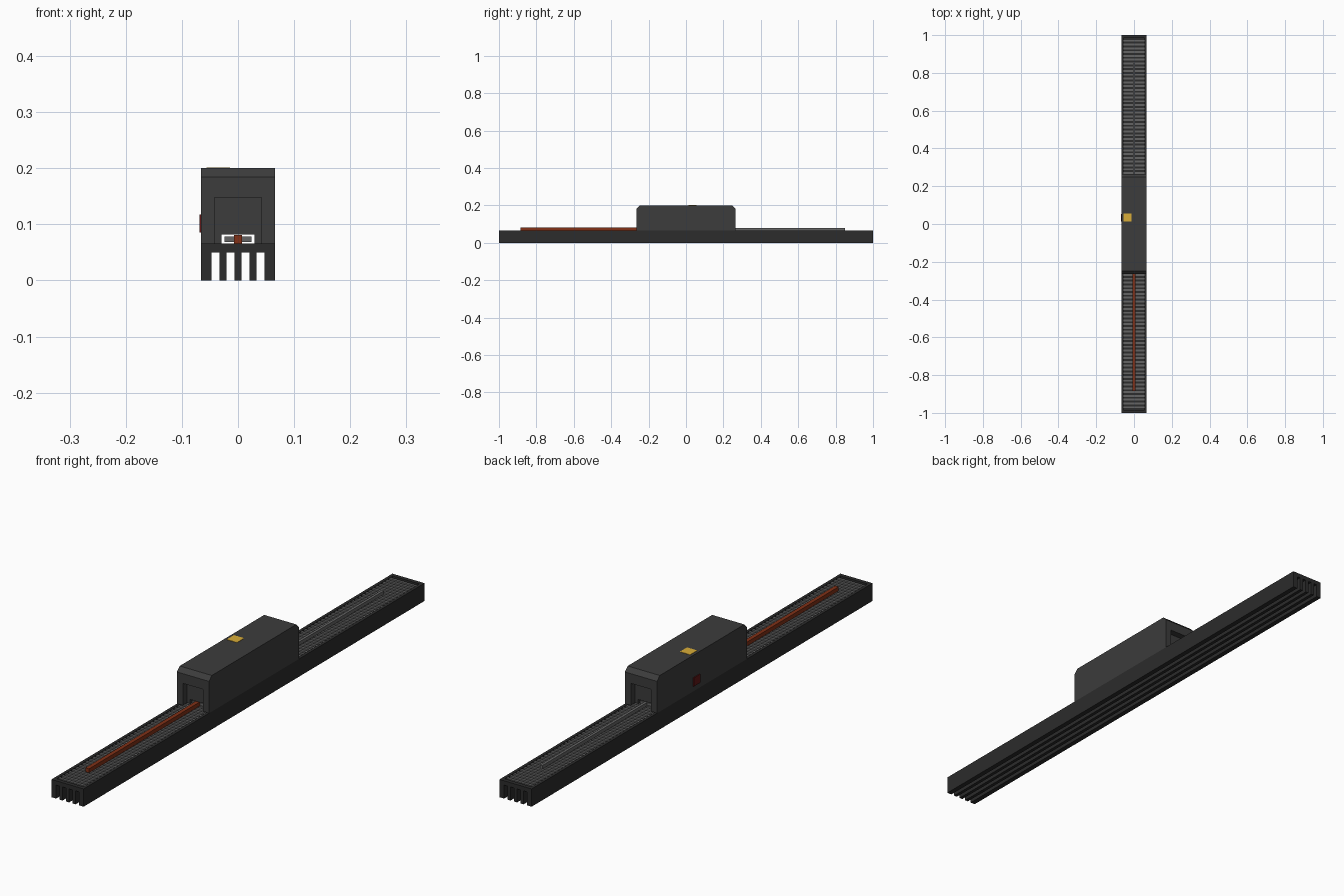
import bpy, bmesh

if "Cube" in bpy.data.objects:
    bpy.data.objects.remove(bpy.data.objects["Cube"])


def material(name, rgb):
    m = bpy.data.materials.new(name)
    m.diffuse_color = (*rgb, 1)
    m.use_nodes = True
    m.node_tree.nodes["Principled BSDF"].inputs["Base Color"].default_value = m.diffuse_color
    return m


BLACK = material("black_metal", (0.025, 0.025, 0.025))
DARK = material("dark_casing", (0.045, 0.045, 0.045))
GREY = material("rib_grey", (0.13, 0.13, 0.13))
RED = material("rod_red", (0.22, 0.03, 0.008))
MAROON = material("button_red", (0.12, 0.008, 0.008))
YELLOW = material("label_yellow", (0.7, 0.42, 0.04))


def finish(name, bm, mat):
    bmesh.ops.recalc_face_normals(bm, faces=bm.faces)
    me = bpy.data.meshes.new(name)
    bm.to_mesh(me)
    bm.free()
    ob = bpy.data.objects.new(name, me)
    bpy.context.collection.objects.link(ob)
    if mat:
        me.materials.append(mat)
    return ob


def add_box(bm, x0, x1, y0, y1, z0, z1):
    vs = bmesh.ops.create_cube(bm, size=1)["verts"]
    for v in vs:
        v.co = (x1 if v.co.x > 0 else x0,
                y1 if v.co.y > 0 else y0,
                z1 if v.co.z > 0 else z0)


def boxes(name, dims, mat=None):
    bm = bmesh.new()
    for d in dims:
        add_box(bm, *d)
    return finish(name, bm, mat)


def extrude(name, points, offset, mat):
    bm = bmesh.new()
    face = bm.faces.new([bm.verts.new(p) for p in points])
    geo = bmesh.ops.extrude_face_region(bm, geom=[face])["geom"]
    bmesh.ops.translate(bm, vec=offset,
                        verts=[g for g in geo if isinstance(g, bmesh.types.BMVert)])
    # keep the starting cap so the solid is closed
    if not face.is_valid:
        bm.faces.new([v for v in bm.verts if v not in geo])
    return finish(name, bm, mat)


def cut(ob, dims):
    for d in dims:
        cutter = boxes("cutter", [d])
        cutter.hide_render = True
        mod = ob.modifiers.new("cut", 'BOOLEAN')
        mod.operation, mod.solver, mod.object = 'DIFFERENCE', 'EXACT', cutter
        bpy.context.view_layer.objects.active = ob
        bpy.ops.object.modifier_apply(modifier=mod.name)
        bpy.data.objects.remove(cutter)


W, TOP = 0.066, 0.066

# Finned rail: comb profile along y, with a shallow pocket in its top
comb = [(-W, -1, 0)]
for c in (-0.04, -0.0133, 0.0133, 0.04):
    comb += [(c - 0.007, -1, 0), (c - 0.007, -1, 0.05),
             (c + 0.007, -1, 0.05), (c + 0.007, -1, 0)]
comb += [(W, -1, 0), (W, -1, TOP), (-W, -1, TOP)]
rail = extrude("finned_rail", comb, (0, 2, 0), BLACK)
cut(rail, [(-0.055, 0.055, -0.985, 0.985, 0.058, 0.1)])

# Cross ribs in the pocket
ribs = []
for i in range(98):
    y = -0.97 + 1.94 * i / 97
    ribs.append((-0.055, 0.055, y - 0.005, y + 0.005, 0.057, 0.0645))
boxes("cross_ribs", ribs, GREY)

# Housing with sloped end edges, recessed ends and a through tunnel
L, C = 0.264, 0.016
side = [(-W, -L, TOP), (-W, L, TOP), (-W, L, 0.2 - C), (-W, L - C, 0.2),
        (-W, -L + C, 0.2), (-W, -L, 0.2 - C)]
housing = extrude("housing", side, (2 * W, 0, 0), DARK)
cut(housing, [(-0.042, 0.042, -0.4, -L + 0.025, 0.03, 0.148),
              (-0.042, 0.042, L - 0.025, 0.4, 0.03, 0.148),
              (-0.029, 0.029, -0.4, 0.4, 0.03, 0.082)])

# Slide plate in the tunnel and the two rods
boxes("slide_plate", [(-0.024, 0.024, -0.235, 0.235, 0.068, 0.078)], GREY)
boxes("red_rod", [(-0.0075, 0.0075, -0.885, -0.235, 0.066, 0.081)], RED)
boxes("grey_rod", [(-0.005, 0.005, 0.235, 0.85, 0.066, 0.079)], GREY)

# Top label and side button
boxes("top_label", [(-0.056, -0.014, 0.014, 0.056, 0.199, 0.2012)], YELLOW)
boxes("side_button", [(-0.069, -0.065, 0.014, 0.053, 0.085, 0.117)], MAROON)
